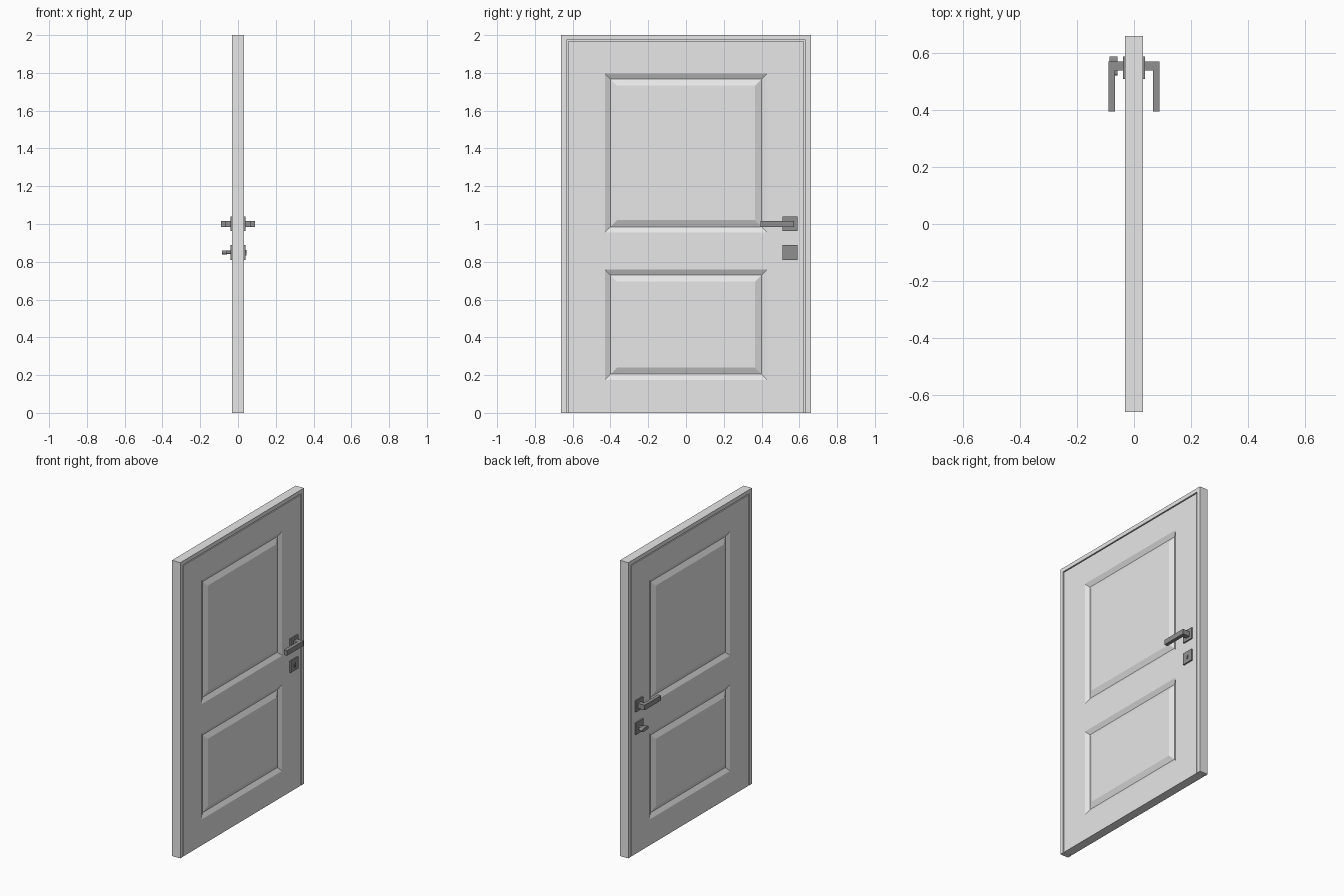
import bpy
import bmesh
import math
from mathutils import Vector

cube = bpy.data.objects.get("Cube")
if cube:
    bpy.data.objects.remove(cube, do_unlink=True)


def make_material(name, rgb, roughness):
    mat = bpy.data.materials.new(name)
    mat.use_nodes = True
    mat.diffuse_color = (*rgb, 1)
    bsdf = mat.node_tree.nodes["Principled BSDF"]
    bsdf.inputs["Base Color"].default_value = (*rgb, 1)
    bsdf.inputs["Roughness"].default_value = roughness
    return mat


PAINT = make_material("pale door paint", (0.8, 0.8, 0.8), 0.5)
METAL = make_material("dark grey metal", (0.28, 0.28, 0.28), 0.4)


def finish(name, bm, mat):
    bmesh.ops.recalc_face_normals(bm, faces=bm.faces)
    mesh = bpy.data.meshes.new(name)
    bm.to_mesh(mesh)
    bm.free()
    mesh.materials.append(mat)
    obj = bpy.data.objects.new(name, mesh)
    bpy.context.collection.objects.link(obj)
    return obj


def prism(name, points, axis, lo, hi, mat):
    """Extrude a flat outline along x or z; outline is (y, z) or (x, y)."""
    bm = bmesh.new()
    place = (lambda p: (lo, *p)) if axis == "x" else (lambda p: (*p, lo))
    face = bm.faces.new([bm.verts.new(place(p)) for p in points])
    moved = bmesh.ops.extrude_face_region(bm, geom=[face])["geom"]
    step = Vector((hi - lo, 0, 0)) if axis == "x" else Vector((0, 0, hi - lo))
    bmesh.ops.translate(bm, vec=step, verts=[g for g in moved if isinstance(g, bmesh.types.BMVert)])
    return finish(name, bm, mat)


def box(name, x, y, z, mat):
    return prism(name, [(y[0], z[0]), (y[1], z[0]), (y[1], z[1]), (y[0], z[1])], "x", *x, mat)


def arch(name, outer, top, inner, inner_top, depth):
    """Three-sided surround, open at the floor."""
    pts = [(-outer, 0), (-outer, top), (outer, top), (outer, 0),
           (inner, 0), (inner, inner_top), (-inner, inner_top), (-inner, 0)]
    return prism(name, pts, "x", -depth, depth, PAINT)


# Frame, and the stop that closes the gap around the leaf
arch("door_frame", 0.661, 2.0, 0.633, 1.973, 0.031)
arch("door_stop", 0.64, 1.98, 0.62, 1.96, 0.018)

# Leaf with two raised panels, each ringed by a V groove, on both faces
PANEL_HALF = 0.43
PANELS = [(0.175, 0.76), (0.955, 1.797)]
bm = bmesh.new()
bmesh.ops.create_cube(bm, size=1)
for v in bm.verts:
    v.co = (v.co.x * 0.06, v.co.y * 1.252, (v.co.z + 0.5) * 1.966)
cuts = [((0, s * PANEL_HALF, 0), (0, 1, 0)) for s in (-1, 1)]
cuts += [((0, 0, z), (0, 0, 1)) for pair in PANELS for z in pair]
for co, no in cuts:
    bmesh.ops.bisect_plane(bm, geom=bm.verts[:] + bm.edges[:] + bm.faces[:], plane_co=co, plane_no=no)
bm.normal_update()
panel_faces = []
for f in bm.faces:
    c = f.calc_center_median()
    in_panel = any(lo < c.z < hi for lo, hi in PANELS)
    if abs(f.normal.x) > 0.9 and abs(c.y) < 0.1 and in_panel:
        panel_faces.append(f)
for width, depth in ((0.03, -0.016), (0.035, 0.016)):
    bmesh.ops.inset_individual(bm, faces=panel_faces, thickness=width, depth=depth, use_even_offset=True)
    bm.normal_update()
finish("door_leaf", bm, PAINT)

# Square roses and lever handles on both sides
LEVER = [(0.036, 0.54), (0.036, 0.571), (0.09, 0.571), (0.09, 0.395), (0.066, 0.395), (0.066, 0.54)]
for side, label in ((1, "left"), (-1, "right")):
    reach = sorted((side * 0.028, side * 0.039))
    box(label + "_handle_rose", reach, (0.51, 0.589), (0.963, 1.039), METAL)
    box(label + "_lock_rose", reach, (0.51, 0.589), (0.81, 0.889), METAL)
    prism(label + "_lever", [(side * x, y) for x, y in LEVER], "z", 0.983, 1.017, METAL)


def disc(radius, y, z, start=0, sweep=2 * math.pi, count=16):
    return [(y + radius * math.cos(start + sweep * i / count),
             z + radius * math.sin(start + sweep * i / count)) for i in range(count)]


# Lock cylinder on one side: round head with a narrow tail
keyhole = disc(0.008, 0.55, 0.855, start=-math.pi / 4, sweep=1.6 * math.pi)
keyhole += [(0.545, 0.834), (0.555, 0.834)]
prism("lock_cylinder", keyhole, "x", 0.036, 0.044, METAL)

# Thumb turn on the other side: stem and flat oblong grip
prism("thumb_turn_stem", disc(0.009, 0.55, 0.85), "x", -0.062, -0.036, METAL)
grip = disc(0.011, 0.577, 0.85, -math.pi / 2, math.pi, 9)
grip += disc(0.011, 0.533, 0.85, math.pi / 2, math.pi, 9)
prism("thumb_turn_grip", grip, "x", -0.086, -0.058, METAL)
